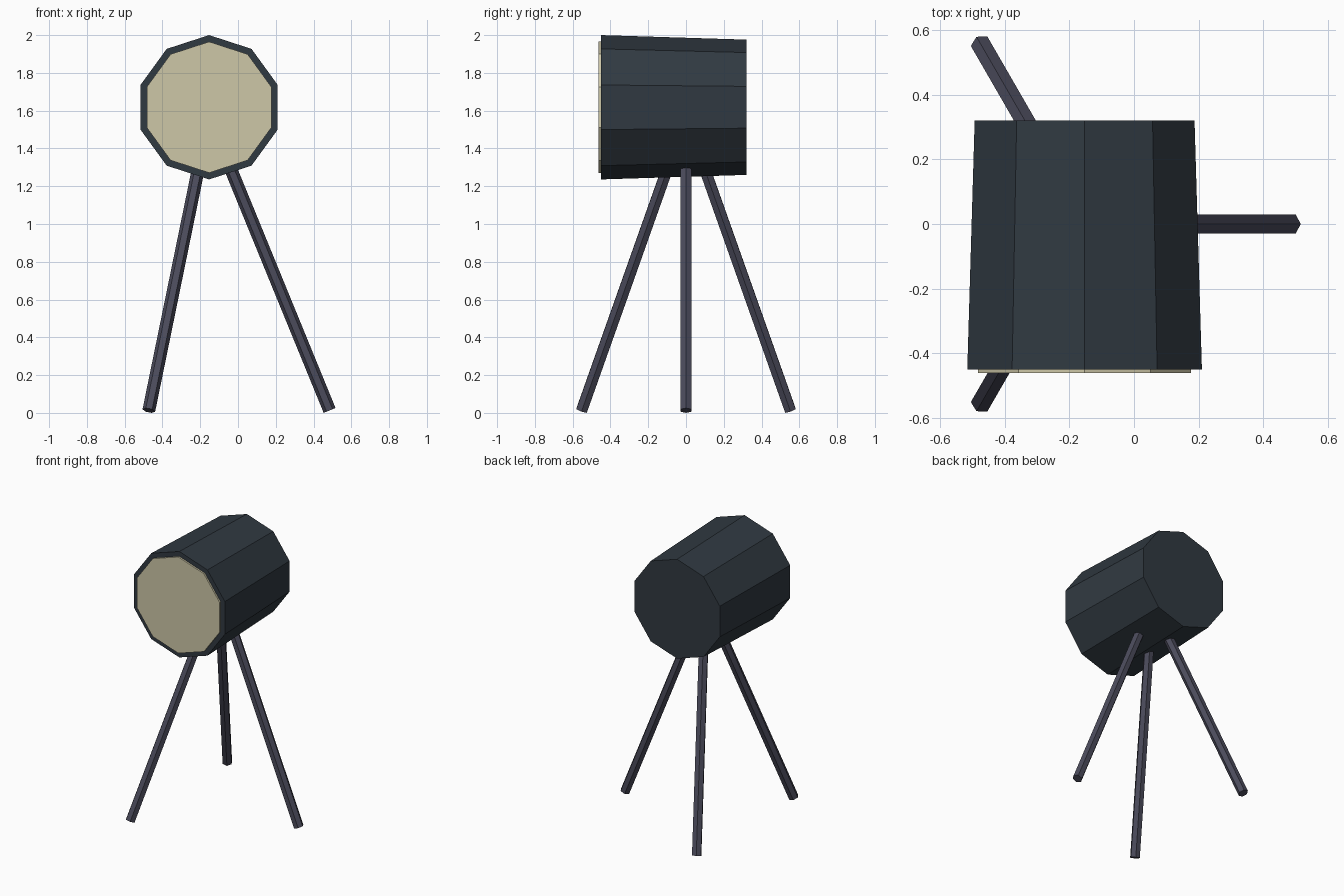
import bpy
from math import cos, sin, pi, radians
from mathutils import Vector, Matrix

cube = bpy.data.objects.get("Cube")
if cube:
    bpy.data.objects.remove(cube, do_unlink=True)


def material(name, rgb):
    m = bpy.data.materials.new(name)
    m.use_nodes = True
    color = (*rgb, 1.0)
    m.diffuse_color = color
    m.node_tree.nodes["Principled BSDF"].inputs["Base Color"].default_value = color
    return m


slate = material("dark slate", (0.030, 0.041, 0.053))
metal = material("grey violet metal", (0.070, 0.070, 0.105))
cream = material("warm cream", (0.61, 0.57, 0.39))

AXIS_X = -0.153
HEAD_Z = 1.618


def prism(name, start, end, r_start, r_end, sides, vertex_dir, mat):
    """Flat-shaded prism from start to end with one corner toward vertex_dir."""
    start, end = Vector(start), Vector(end)
    z = (end - start).normalized()
    x = Vector(vertex_dir)
    x = (x - z * x.dot(z)).normalized()
    y = z.cross(x)
    rot = Matrix((x, y, z)).transposed()
    verts = []
    for centre, r in ((start, r_start), (end, r_end)):
        for i in range(sides):
            a = 2 * pi * i / sides
            verts.append(centre + rot @ Vector((r * cos(a), r * sin(a), 0)))
    faces = [list(range(sides))[::-1], list(range(sides, 2 * sides))]
    for i in range(sides):
        j = (i + 1) % sides
        faces.append([i, j, j + sides, i + sides])
    mesh = bpy.data.meshes.new(name)
    mesh.from_pydata(verts, [], faces)
    mesh.materials.append(mat)
    obj = bpy.data.objects.new(name, mesh)
    bpy.context.collection.objects.link(obj)
    return obj


# Tapered ten-sided lamp housing, wider at the front
prism("lamp_housing", (AXIS_X, -0.45, HEAD_Z), (AXIS_X, 0.32, HEAD_Z),
      0.382, 0.358, 10, (0, 0, 1), slate)

# Thin lens disc standing proud of the housing
prism("lens", (AXIS_X, -0.462, HEAD_Z), (AXIS_X, -0.445, HEAD_Z),
      0.347, 0.347, 10, (0, 0, 1), cream)

# Three splayed hexagonal legs, their tops hidden inside the housing
for name, angle in (("left_leg", 0), ("back_leg", 120), ("front_leg", 240)):
    out = Vector((cos(radians(angle)), sin(radians(angle)), 0))
    hub = Vector((AXIS_X, 0, 0))
    foot = hub + out * 0.638 + Vector((0, 0, 0.013))
    top = hub + out * 0.07 + Vector((0, 0, 1.40))
    prism(name, foot, top, 0.034, 0.034, 6, out, metal)
